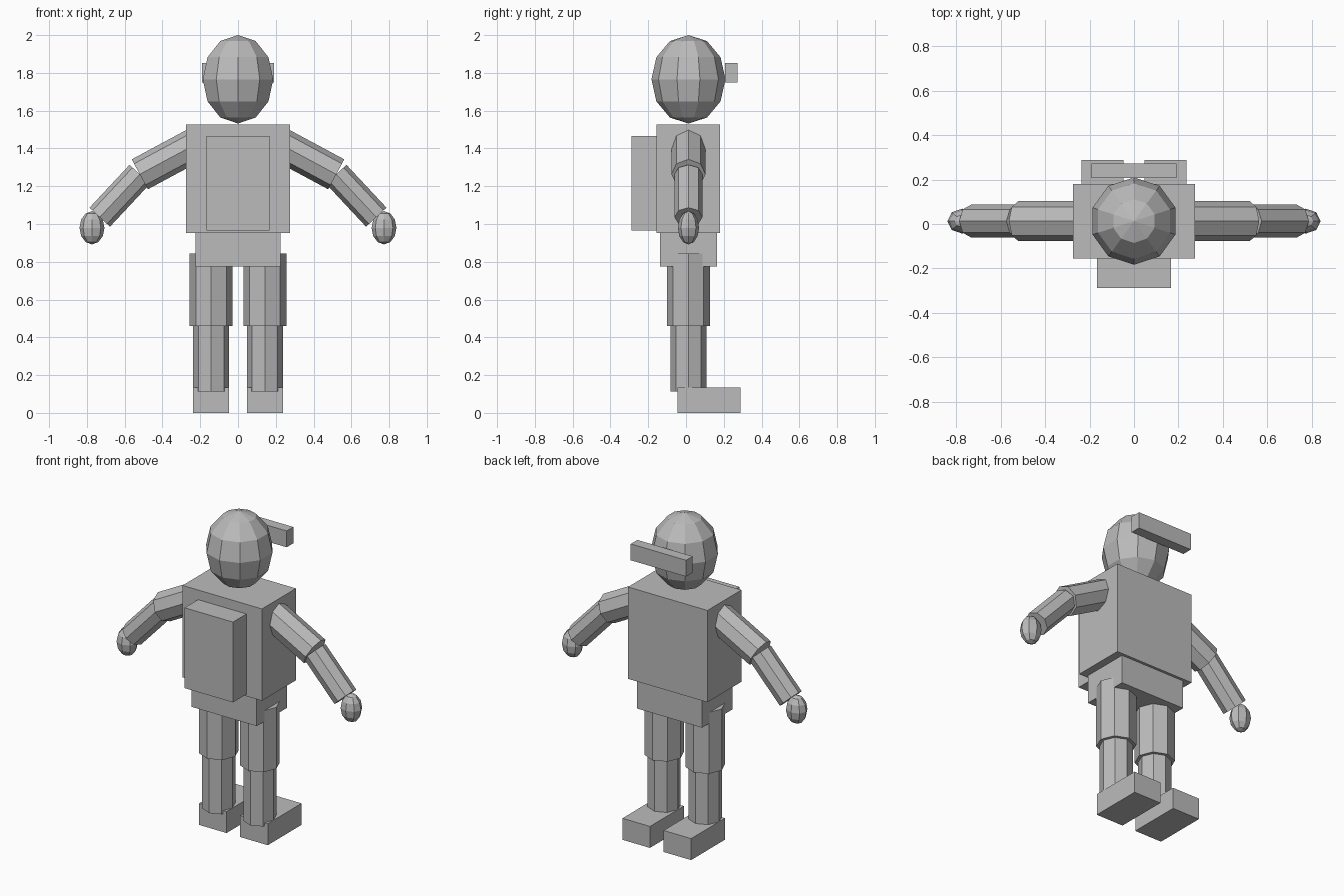
import bpy
import math
from mathutils import Vector

if "Cube" in bpy.data.objects:
    bpy.data.objects.remove(bpy.data.objects["Cube"])

MID = 0.013  # depth of the body's centre line

grey = bpy.data.materials.new("plain grey")
grey.diffuse_color = (0.5, 0.5, 0.5, 1)
grey.use_nodes = True
grey.node_tree.nodes["Principled BSDF"].inputs["Base Color"].default_value = grey.diffuse_color


def finish(name):
    ob = bpy.context.object
    ob.name = name
    ob.data.materials.append(grey)
    return ob


def box(name, x, y, z):
    """Box from its (min, max) range on each axis."""
    bpy.ops.mesh.primitive_cube_add(size=1, location=[(a + b) / 2 for a, b in (x, y, z)])
    ob = finish(name)
    ob.scale = [b - a for a, b in (x, y, z)]
    return ob


def limb(name, start, end, radius):
    """Eight-sided cylinder between two joints, corners lying on its axes."""
    a, b = Vector(start), Vector(end)
    d = b - a
    bpy.ops.mesh.primitive_cylinder_add(vertices=8, radius=radius, depth=d.length,
                                        location=(a + b) / 2)
    ob = finish(name)
    ob.rotation_euler = (0, math.atan2(d.x, d.z), 0)
    return ob


def ball(name, segments, loc, scale):
    bpy.ops.mesh.primitive_uv_sphere_add(segments=segments, ring_count=6, radius=1, location=loc)
    ob = finish(name)
    ob.scale = scale
    return ob


# Head and the bar behind it
ball("head", 10, (0, MID, 1.766), (0.196, 0.196, 0.234))
box("head_bar", (-0.191, 0.191), (0.207, 0.272), (1.75, 1.852))

# Body
box("torso", (-0.274, 0.274), (-0.155, 0.18), (0.953, 1.526))
box("chest_pack", (-0.167, 0.167), (-0.288, -0.15), (0.965, 1.466))
box("pelvis", (-0.225, 0.225), (-0.137, 0.163), (0.775, 0.96))

# Arms and legs, one set per side
for side, s in (("left", -1), ("right", 1)):
    elbow = (0.52 * s, MID, 1.263)
    limb(side + "_upper_arm", (0.2 * s, MID, 1.435), elbow, 0.09)
    limb(side + "_forearm", elbow, (0.732 * s, MID, 1.036), 0.074)
    ball(side + "_hand", 8, (0.773 * s, MID, 0.98), (0.066, 0.056, 0.088))

    hip = 0.142 * s
    limb(side + "_thigh", (hip, MID, 0.46), (hip, MID, 0.843), 0.114)
    limb(side + "_shin", (hip, MID, 0.113), (hip, MID, 0.47), 0.095)
    box(side + "_foot", (hip - 0.095, hip + 0.095), (-0.045, 0.288), (0, 0.134))
